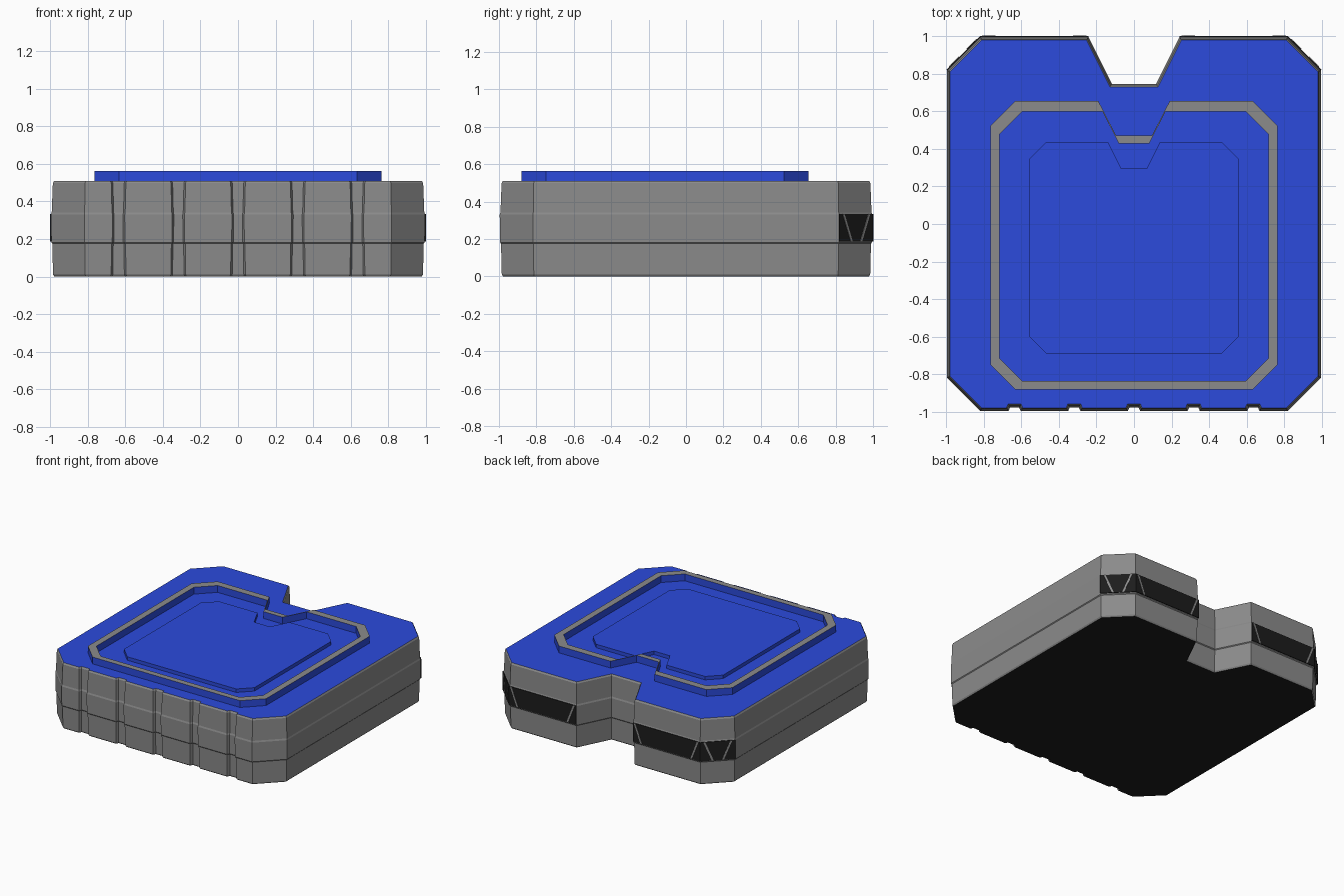
import bpy, bmesh
from mathutils import Vector

if "Cube" in bpy.data.objects:
    bpy.data.objects.remove(bpy.data.objects["Cube"])


def material(name, rgb):
    m = bpy.data.materials.new(name)
    m.diffuse_color = (*rgb, 1)
    m.use_nodes = True
    m.node_tree.nodes["Principled BSDF"].inputs["Base Color"].default_value = m.diffuse_color
    return m


GREY = material("grey", (0.26, 0.26, 0.26))
BLUE = material("blue", (0.025, 0.07, 0.72))
DARK = material("dark", (0.012, 0.012, 0.012))


def finish(name, bm, mats):
    bmesh.ops.recalc_face_normals(bm, faces=bm.faces)
    me = bpy.data.meshes.new(name)
    bm.to_mesh(me)
    bm.free()
    for m in mats:
        me.materials.append(m)
    ob = bpy.data.objects.new(name, me)
    bpy.context.collection.objects.link(ob)
    return ob


def plate(hx, back, front, ch, wide, narrow, notch_y):
    """Chamfered square with a tapered notch in the back, counter-clockwise."""
    right = [(hx - ch, front), (hx, front + ch), (hx, back - ch),
             (hx - ch, back), (wide, back), (narrow, notch_y)]
    return right + [(-x, y) for x, y in reversed(right)]


def inset(poly, d):
    """Mitred inward offset of a counter-clockwise outline."""
    pts = [Vector(p) for p in poly]
    out = []
    for i, p in enumerate(pts):
        a = (p - pts[i - 1]).normalized()
        b = (pts[(i + 1) % len(pts)] - p).normalized()
        na, nb = Vector((-a.y, a.x)), Vector((-b.y, b.x))
        out.append(p + (na + nb) * d / (1 + na.dot(nb)))
    return out


def loft(name, levels, mats, top=0, bottom=0):
    """Skin a stack of (outline, z) rings and cap both ends."""
    bm = bmesh.new()
    rings = [[bm.verts.new((p[0], p[1], z)) for p in poly] for poly, z in levels]
    n = len(rings[0])
    for a, b in zip(rings, rings[1:]):
        for i in range(n):
            j = (i + 1) % n
            bm.faces.new((a[i], a[j], b[j], b[i]))
    bm.faces.new(rings[0][::-1]).material_index = bottom
    bm.faces.new(rings[-1]).material_index = top
    return finish(name, bm, mats)


# main hull: notched outline with five grooves along the front edge
outline = plate(1.0, 1.0, -1.0, 0.18, 0.24, 0.115, 0.75)
grooves = []
for cx in (-0.636, -0.318, 0, 0.318, 0.636):
    grooves += [(cx - 0.03, -1), (cx - 0.021, -0.98), (cx + 0.021, -0.98), (cx + 0.03, -1)]
outline += grooves
profile = [(0, 0.022), (0.01, 0.015), (0.175, 0.011), (0.181, 0.006),
           (0.33, 0.004), (0.342, 0.008), (0.498, 0.014), (0.51, 0.021)]
loft("hull", [(inset(outline, d), z) for z, d in profile], [GREY, BLUE, DARK], top=1, bottom=2)

# raised rim on the deck: blue walls, grey top
outer = plate(0.765, 0.655, -0.88, 0.132, 0.19, 0.095, 0.47)
inner = plate(0.715, 0.60, -0.835, 0.12, 0.168, 0.082, 0.43)
bm = bmesh.new()
loops = [[bm.verts.new((x, y, z)) for x, y in poly]
         for poly, z in ((outer, 0.508), (outer, 0.563), (inner, 0.563), (inner, 0.508))]
for k in range(4):
    a, b = loops[k], loops[(k + 1) % 4]
    for i in range(len(a)):
        j = (i + 1) % len(a)
        bm.faces.new((a[i], a[j], b[j], b[i])).material_index = int(k != 1)
finish("deck_rim", bm, [GREY, BLUE])

# low central panel inside the rim
panel = plate(0.56, 0.435, -0.69, 0.092, 0.137, 0.068, 0.295)
loft("centre_panel", [(panel, 0.508), (panel, 0.537)], [BLUE])


# slanted window bar lying on the wall from a to b
def bar(name, a, b, t_low, t_high):
    a, b = Vector(a), Vector(b)
    along = (b - a).normalized()
    out = Vector((along.y, -along.x))
    if out.y < 0:
        out = -out

    def ring(t, z):
        c = a.lerp(b, t)
        return [c + along * s * 0.007 + out * o
                for s, o in ((-1, -0.01), (1, -0.01), (1, 0.003), (-1, 0.003))], z
    loft(name, [ring(t_low, 0.187), ring(t_high, 0.333)], [GREY])


# wrap-around rear windows and their bars, both sides
for side, s in (("right", 1), ("left", -1)):
    strip = [(0.247, 0.96), (0.243, 1.0), (0.82, 1.0), (1.0, 0.82), (0.965, 0.815), (0.80, 0.96)]
    strip = [(s * x, y) for x, y in strip]
    loft(side + "_rear_window", [(strip, 0.187), (strip, 0.333)], [DARK])
    p, q, r = strip[1:4]
    for i, (lo, hi) in enumerate(((0.13, 0.03), (0.87, 0.97))):
        bar(f"{side}_back_bar_{i}", p, q, lo, hi)
    for i, (lo, hi) in enumerate(((0.36, 0.12), (0.64, 0.88))):
        bar(f"{side}_corner_bar_{i}", q, r, lo, hi)
